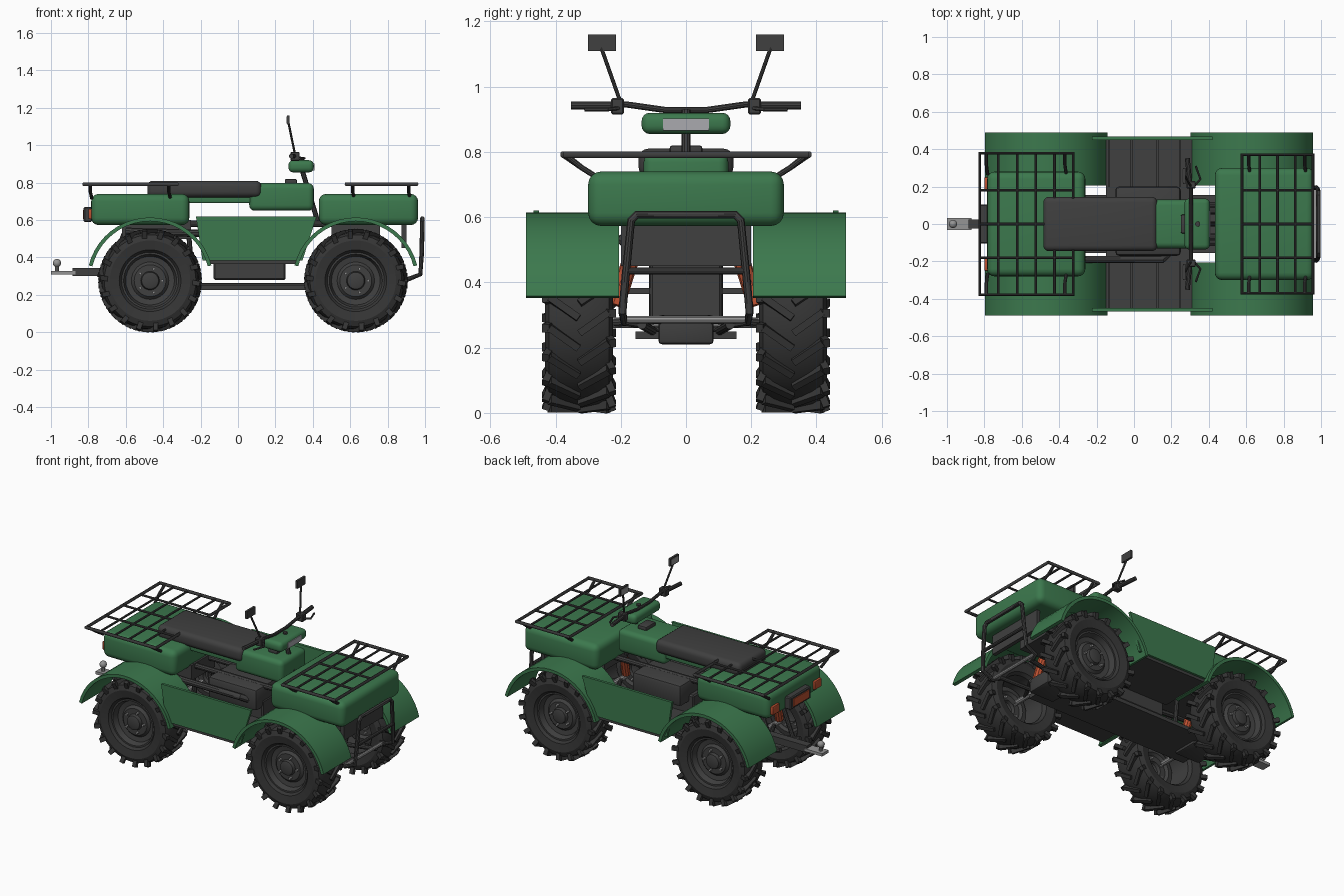
import bpy, bmesh, math
from mathutils import Matrix, Vector

old = bpy.data.objects.get("Cube")
if old:
    bpy.data.objects.remove(old, do_unlink=True)


def material(name, r, g, b):
    m = bpy.data.materials.new(name)
    m.use_nodes = True
    m.diffuse_color = (r, g, b, 1)
    m.node_tree.nodes["Principled BSDF"].inputs["Base Color"].default_value = (r, g, b, 1)
    return m


GREEN = material("green paint", 0.045, 0.19, 0.075)
DARK = material("dark grey plastic", 0.05, 0.05, 0.05)
TYRE = material("tyre rubber", 0.036, 0.036, 0.036)
ORANGE = material("orange red", 0.5, 0.08, 0.03)
STEEL = material("bare steel", 0.3, 0.3, 0.3)
LENS = material("lamp lens", 0.4, 0.4, 0.43)
made = []


def finish(name, bm, mat):
    bmesh.ops.recalc_face_normals(bm, faces=bm.faces)
    mesh = bpy.data.meshes.new(name)
    bm.to_mesh(mesh)
    bm.free()
    mesh.materials.append(mat)
    ob = bpy.data.objects.new(name, mesh)
    bpy.context.collection.objects.link(ob)
    made.append(ob)
    return ob


def box(name, xs, ys, zs, mat, bevel=0, segments=4):
    lo, hi = Vector((xs[0], ys[0], zs[0])), Vector((xs[1], ys[1], zs[1]))
    bm = bmesh.new()
    bmesh.ops.create_cube(bm, size=1, matrix=Matrix.Translation((lo + hi) / 2) @ Matrix.Diagonal((*(hi - lo), 1)))
    if bevel:
        bmesh.ops.bevel(bm, geom=bm.edges[:], offset=bevel, segments=segments, profile=0.5, affect='EDGES')
    return finish(name, bm, mat)


def tube(name, points, r, mat=DARK, closed=False):
    curve = bpy.data.curves.new(name, 'CURVE')
    curve.dimensions = '3D'
    curve.bevel_depth, curve.bevel_resolution, curve.use_fill_caps = r, 3, True
    spline = curve.splines.new('POLY')
    spline.points.add(len(points) - 1)
    for p, co in zip(spline.points, points):
        p.co = (*co, 1)
    spline.use_cyclic_u = closed
    temp = bpy.data.objects.new(name, curve)
    bpy.context.collection.objects.link(temp)
    mesh = bpy.data.meshes.new_from_object(temp.evaluated_get(bpy.context.evaluated_depsgraph_get()))
    bpy.data.objects.remove(temp)
    mesh.name = name
    mesh.materials.clear()
    mesh.materials.append(mat)
    ob = bpy.data.objects.new(name, mesh)
    bpy.context.collection.objects.link(ob)
    made.append(ob)


def prism(name, outline, y0, y1, mat):
    bm = bmesh.new()
    face = bm.faces.new([bm.verts.new((x, y0, z)) for x, z in outline])
    ext = bmesh.ops.extrude_face_region(bm, geom=[face])
    bmesh.ops.translate(bm, vec=(0, y1 - y0, 0), verts=[v for v in ext["geom"] if isinstance(v, bmesh.types.BMVert)])
    return finish(name, bm, mat)


def lathe(name, profile, centre, mat, steps=48):
    # Profile holds (radius, y) pairs turned about the wheel axle
    bm = bmesh.new()
    verts = [bm.verts.new((r, y, 0)) for r, y in profile]
    edges = [bm.edges.new(p) for p in zip(verts, verts[1:])]
    bmesh.ops.spin(bm, geom=verts + edges, cent=(0, 0, 0), axis=(0, 1, 0), angle=math.tau, steps=steps)
    bmesh.ops.remove_doubles(bm, verts=bm.verts, dist=0.0002)
    bmesh.ops.translate(bm, verts=bm.verts, vec=centre)
    return finish(name, bm, mat)


AXLES = {"front": 0.63, "rear": -0.47}
WZ, WY, ARCH = 0.276, 0.328, 0.338

for end, cx in AXLES.items():
    for side, s in (("left", 1), ("right", -1)):
        tag = f"{end}_{side}"
        c = Vector((cx, s * WY, WZ))
        # Tyre carcass, dished rim and hub
        lathe(tag + "_tyre", [(0.15, -0.075), (0.165, -0.095), (0.215, -0.104), (0.245, -0.092), (0.257, -0.06),
                              (0.262, 0), (0.257, 0.06), (0.245, 0.092), (0.215, 0.104), (0.165, 0.095), (0.15, 0.075)], c, TYRE)
        lathe(tag + "_rim", [(0.152, s * y) for y in (-0.075, 0.08)] +
              [(r, s * y) for r, y in ((0.142, 0.08), (0.13, 0.045), (0.1, 0.04), (0.085, 0.055), (0.05, 0.055),
                                       (0.045, 0.075), (0.03, 0.08), (0, 0.08))], c, DARK, 32)
        bm = bmesh.new()
        for i in range(5):
            a = math.tau * i / 5
            bmesh.ops.create_cone(bm, cap_ends=True, segments=6, radius1=0.008, radius2=0.008, depth=0.03,
                                  matrix=Matrix.Translation(c + Vector((0.066 * math.cos(a), s * 0.058, 0.066 * math.sin(a))))
                                  @ Matrix.Rotation(math.pi / 2, 4, 'X'))
        finish(tag + "_wheel_bolts", bm, STEEL)
        # Staggered chevron lugs with shoulder blocks
        bm = bmesh.new()
        for i in range(36):
            half = 1 if i % 2 else -1
            spoke = Matrix.Translation(c) @ Matrix.Rotation(math.tau * i / 36, 4, 'Y')
            bmesh.ops.create_cube(bm, size=1, matrix=spoke @ Matrix.Translation((0, half * 0.046, 0.262))
                                  @ Matrix.Rotation(half * 0.62, 4, 'Z') @ Matrix.Diagonal((0.022, 0.11, 0.026, 1)))
            bmesh.ops.create_cube(bm, size=1, matrix=spoke @ Matrix.Translation((-0.03, half * 0.094, 0.244))
                                  @ Matrix.Rotation(half * -0.35, 4, 'X') @ Matrix.Diagonal((0.026, 0.022, 0.05, 1)))
        finish(tag + "_tread", bm, TYRE)
        # Arched mudguard
        arc = [math.radians(14 + 152 * k / 20) for k in range(21)]
        ring = [(cx + ARCH * math.cos(a), WZ + ARCH * math.sin(a)) for a in arc]
        ring += [(cx + (ARCH - 0.02) * math.cos(a), WZ + (ARCH - 0.02) * math.sin(a)) for a in reversed(arc)]
        prism(tag + "_mudguard", ring, s * 0.205, s * 0.49, GREEN)
        # Suspension
        tube(tag + "_shock", [(cx - 0.05, s * 0.215, 0.33), (cx - 0.07, s * 0.15, 0.53)], 0.026, ORANGE)
        for dx in (-0.09, 0.09):
            tube(tag + "_arm", [(cx, s * 0.23, WZ), (cx + dx, s * 0.07, WZ + 0.01)], 0.013)
    tube(end + "_axle", [(cx, -0.3, WZ), (cx, 0.3, WZ)], 0.017, STEEL)
    box(end + "_differential", (cx - 0.09, cx + 0.09), (-0.085, 0.085), (0.21, 0.3), DARK, 0.012, 2)

# Bodywork
box("front_body", (0.432, 0.963), (-0.3, 0.3), (0.573, 0.74), GREEN, 0.04)
box("rear_body", (-0.785, -0.26), (-0.28, 0.28), (0.573, 0.74), GREEN, 0.04)
box("seat_base", (-0.45, 0.12), (-0.115, 0.115), (0.69, 0.735), GREEN, 0.01)
box("fuel_tank", (0.06, 0.405), (-0.13, 0.13), (0.65, 0.798), GREEN, 0.03)
box("seat", (-0.485, 0.125), (-0.145, 0.145), (0.722, 0.81), DARK, 0.03)
box("tank_display", (0.25, 0.315), (-0.05, 0.05), (0.79, 0.82), DARK, 0.008, 2)

# Engine, frame and skid plate
box("engine", (-0.13, 0.255), (-0.11, 0.11), (0.28, 0.5), DARK, 0.008, 1)
box("engine_top", (-0.1, 0.25), (-0.17, 0.2), (0.45, 0.59), DARK, 0.02, 2)
box("skid_plate", (-0.5, 0.66), (-0.155, 0.155), (0.226, 0.25), DARK)
box("rear_frame", (-0.62, -0.25), (-0.12, 0.12), (0.5, 0.6), DARK)
box("front_frame", (0.5, 0.76), (-0.12, 0.12), (0.5, 0.6), DARK)
box("radiator", (0.875, 0.9), (-0.2, 0.2), (0.45, 0.59), DARK)
tube("exhaust", [(0.2, -0.14, 0.5), (0.15, -0.19, 0.53), (-0.25, -0.19, 0.53), (-0.6, -0.17, 0.54)], 0.02)
for s in (-1, 1):
    tube("main_frame_rail", [(-0.62, s * 0.07, 0.58), (0.76, s * 0.07, 0.58)], 0.018)
    tube("lower_frame_rail", [(-0.75, s * 0.1, 0.31), (-0.47, s * 0.1, 0.25), (0.63, s * 0.1, 0.25), (0.9, s * 0.135, 0.27)], 0.014)
    tube("rear_frame_post", [(-0.7, s * 0.1, 0.3), (-0.6, s * 0.1, 0.55)], 0.014)
    tube("seat_post", [(-0.24, s * 0.08, 0.25), (-0.27, s * 0.08, 0.6)], 0.014)

    # Footwells with ribs and side skirts
    box("foot_board", (-0.15, 0.31), sorted((s * 0.11, s * 0.455)), (0.365, 0.383), DARK)
    for x in (-0.14, -0.02, 0.12, 0.24):
        box("foot_board_rib", (x, x + 0.012), sorted((s * 0.2, s * 0.45)), (0.383, 0.392), DARK)
    prism("side_skirt", [(-0.225, 0.62), (0.42, 0.62), (0.345, 0.385), (-0.19, 0.385)], s * 0.45, s * 0.467, GREEN)

    # Handlebar controls and mirrors
    tube("hand_grip", [(0.3, s * 0.2, 0.942), (0.285, s * 0.352, 0.942)], 0.013)
    box("control_block", (0.28, 0.33), sorted((s * 0.19, s * 0.23)), (0.915, 0.965), DARK, 0.005, 1)
    tube("brake_lever", [(0.32, s * 0.2, 0.935), (0.355, s * 0.24, 0.93), (0.33, s * 0.31, 0.93)], 0.006)
    tube("mirror_stalk", [(0.305, s * 0.2, 0.95), (0.27, s * 0.26, 1.12)], 0.006)
    box("mirror", (0.262, 0.276), sorted((s * 0.215, s * 0.3)), (1.11, 1.16), DARK)
    box("mirror_glass", (0.259, 0.262), sorted((s * 0.222, s * 0.293)), (1.117, 1.153), STEEL)
    box("tail_lamp", (-0.8, -0.77), sorted((s * 0.18, s * 0.25)), (0.605, 0.66), ORANGE, 0.006, 2)

# Steering and lamp pod
tube("steering_column", [(0.34, 0, 0.93), (0.345, 0, 0.86), (0.43, 0, 0.58)], 0.014)
tube("handlebar", [(0.305, y, z) for y, z in ((-0.22, 0.945), (-0.18, 0.945), (-0.06, 0.928), (0.06, 0.928), (0.18, 0.945), (0.22, 0.945))], 0.01)
box("lamp_pod", (0.27, 0.405), (-0.136, 0.136), (0.855, 0.92), GREEN, 0.025)
box("headlamp", (0.4, 0.408), (-0.07, 0.07), (0.865, 0.902), LENS)

# Luggage racks
for end, x0, x1, w, bars in (("front", 0.578, 0.957, 0.37, 3), ("rear", -0.825, -0.325, 0.378, 4)):
    z = 0.792
    tube(end + "_rack_frame", [(x0, -w, z), (x1, -w, z), (x1, w, z), (x0, w, z)], 0.0105, closed=True)
    for k in range(1, bars + 1):
        x = x0 + (x1 - x0) * k / (bars + 1)
        tube(end + "_rack_crossbar", [(x, -w, z), (x, w, z)], 0.007)
    for y in (-0.18, 0, 0.18):
        tube(end + "_rack_bar", [(x0, y, z), (x1, y, z)], 0.007)
    for s in (-1, 1):
        for x in (x0 + 0.035, x1 - 0.045):
            tube(end + "_rack_leg", [(x, s * w, z), (x, s * 0.32, z - 0.04), (x + 0.008, s * 0.265, z - 0.075)], 0.009)

# Front bumper hoop
tube("bumper_hoop", [(0.88, -0.135, 0.27), (0.9, -0.19, 0.28), (0.975, -0.195, 0.31), (0.982, -0.185, 0.42), (0.986, -0.168, 0.59),
                     (0.986, -0.15, 0.608), (0.986, 0.15, 0.608), (0.986, 0.168, 0.59), (0.982, 0.185, 0.42),
                     (0.975, 0.195, 0.31), (0.9, 0.19, 0.28), (0.88, 0.135, 0.27)], 0.0125)
tube("bumper_crossbar", [(0.982, -0.18, 0.435), (0.982, 0.18, 0.435)], 0.011)
tube("bumper_lower_bar", [(0.9, -0.19, 0.285), (0.9, 0.19, 0.285)], 0.012, STEEL)

# Rear lamp panel and tow hitch
box("rear_lamp_panel", (-0.825, -0.78), (-0.105, 0.105), (0.59, 0.67), DARK, 0.006, 1)
box("rear_lamp", (-0.83, -0.825), (-0.08, 0.08), (0.605, 0.655), ORANGE)
box("tow_bar", (-0.885, -0.5), (-0.025, 0.025), (0.3, 0.345), DARK)
box("tow_plate", (-1.0, -0.87), (-0.032, 0.032), (0.31, 0.328), STEEL)
bm = bmesh.new()
bmesh.ops.create_uvsphere(bm, u_segments=20, v_segments=12, radius=0.022, matrix=Matrix.Translation((-0.968, 0, 0.37)))
finish("tow_ball", bm, STEEL)
tube("tow_ball_neck", [(-0.968, 0, 0.32), (-0.968, 0, 0.365)], 0.011, STEEL)

# Smooth shading with sharp corners kept
bpy.ops.object.select_all(action='DESELECT')
for ob in made:
    ob.select_set(True)
bpy.context.view_layer.objects.active = made[0]
bpy.ops.object.shade_smooth_by_angle(angle=math.radians(32))
